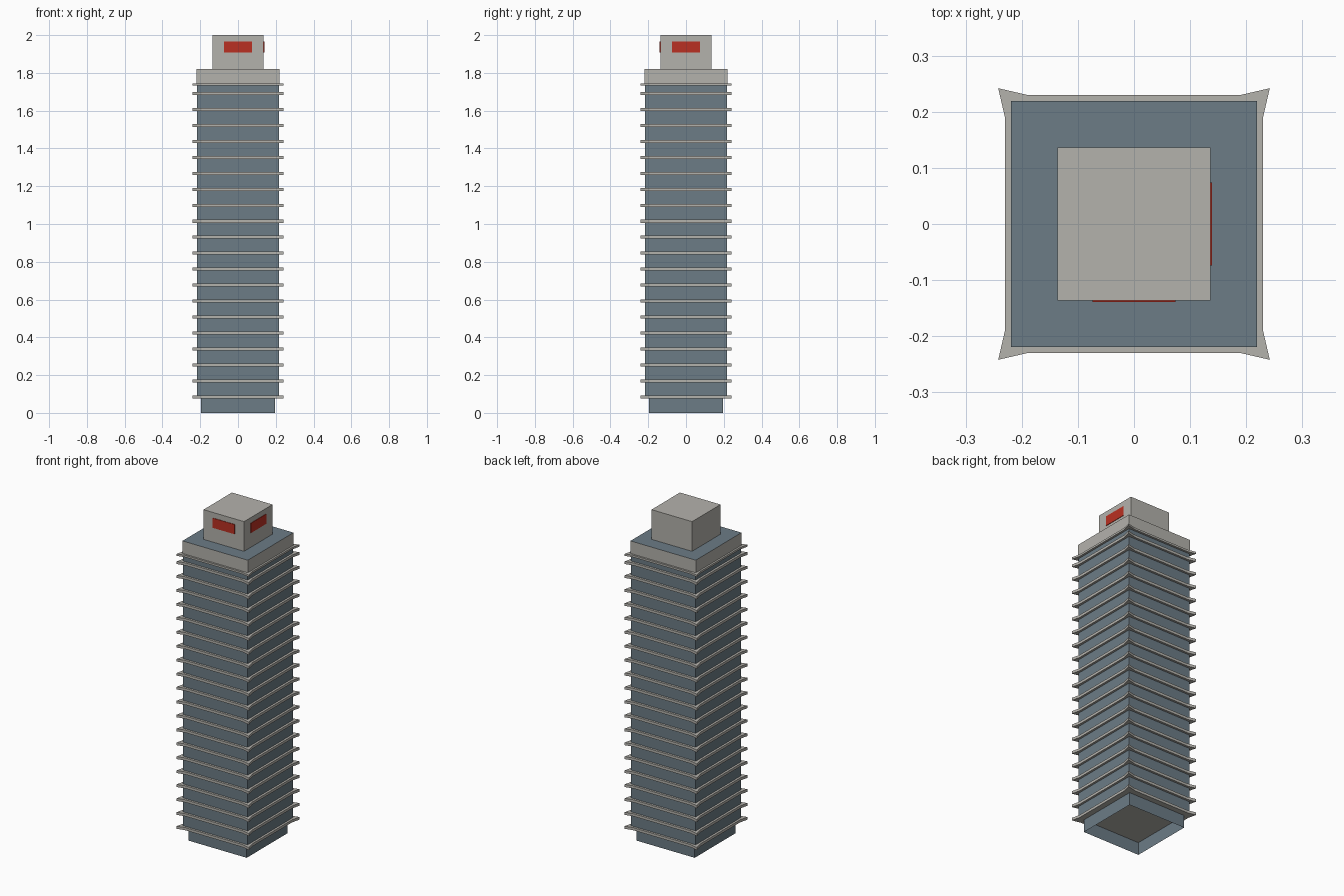
import bpy, bmesh

if "Cube" in bpy.data.objects:
    bpy.data.objects.remove(bpy.data.objects["Cube"])


def material(name, rgb):
    lin = [(c / 255 / 12.92) if c < 11 else ((c / 255 + 0.055) / 1.055) ** 2.4 for c in rgb]
    m = bpy.data.materials.new(name)
    m.diffuse_color = (*lin, 1)
    m.use_nodes = True
    m.node_tree.nodes["Principled BSDF"].inputs["Base Color"].default_value = m.diffuse_color
    return m


GREY = material("concrete grey", (180, 178, 172))
SLATE = material("slate glass", (108, 124, 134))
RED = material("sign red", (186, 48, 34))


def prism(name, outline, z0, z1, mats, top_mat=0, open_bottom=False):
    """Extrude a counter-clockwise outline between two heights."""
    bm = bmesh.new()
    low = [bm.verts.new((x, y, z0)) for x, y in outline]
    high = [bm.verts.new((x, y, z1)) for x, y in outline]
    n = len(outline)
    for i in range(n):
        j = (i + 1) % n
        bm.faces.new((low[i], low[j], high[j], high[i]))
    bm.faces.new(high).material_index = top_mat
    if not open_bottom:
        bm.faces.new(low[::-1])
    me = bpy.data.meshes.new(name)
    bm.to_mesh(me)
    bm.free()
    for m in mats:
        me.materials.append(m)
    ob = bpy.data.objects.new(name, me)
    bpy.context.collection.objects.link(ob)
    return ob


def rect(x0, x1, y0, y1):
    return [(x0, y0), (x1, y0), (x1, y1), (x0, y1)]


def square(h):
    return rect(-h, h, -h, h)


# Ledge outline: straight sides with flared pointed corners
corner = [(0.23, 0.19), (0.242, 0.242), (0.19, 0.23)]
ledge = []
for _ in range(4):
    ledge += corner
    corner = [(-y, x) for x, y in corner]

# Open-bottomed base and glass shaft
prism("base", square(0.195), 0, 0.08, [SLATE], open_bottom=True)
prism("shaft", square(0.217), 0.085, 1.745, [SLATE])

# Floor ledges, plus a thinner one under the parapet
for i in range(20):
    z = 0.085 + i * 0.0845
    prism(f"floor_ledge_{i + 1}", ledge, z - 0.008, z + 0.008, [GREY])
prism("top_ledge", ledge, 1.732, 1.744, [GREY])

# Parapet with slate roof, and rooftop block
prism("parapet", square(0.219), 1.74, 1.82, [GREY, SLATE], top_mat=1)
prism("rooftop_block", square(0.136), 1.82, 2.0, [GREY])

# Blank red sign panels on the front and right
prism("front_sign", rect(-0.074, 0.074, -0.139, -0.135), 1.908, 1.967, [RED])
prism("right_sign", rect(0.135, 0.139, -0.074, 0.074), 1.908, 1.967, [RED])
